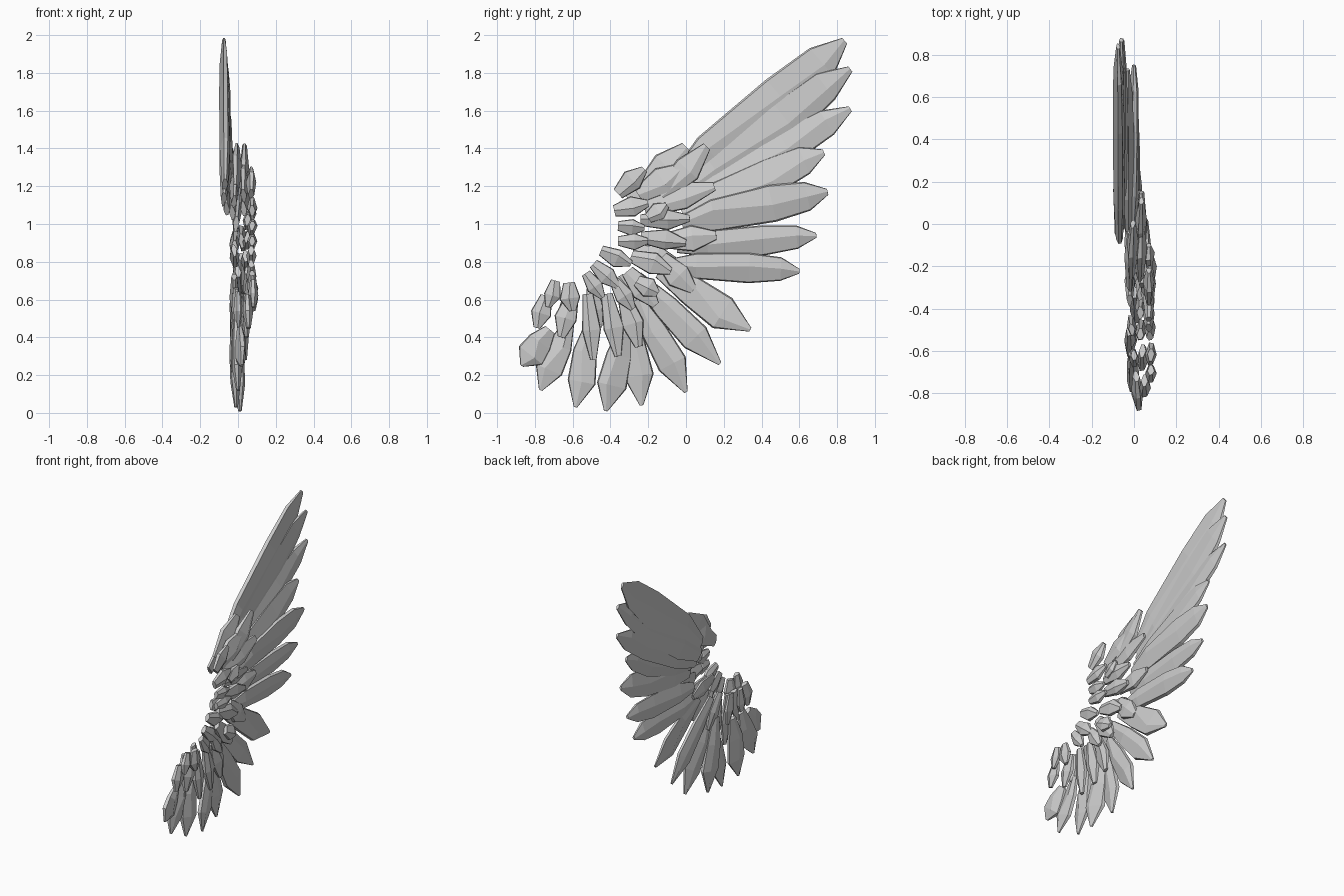
import bpy, random
from mathutils import Vector

random.seed(4)

# Outline along a feather: (fraction of length, fraction of half width, fraction of thickness)
LONG = [(0, .42, .6), (.22, .85, 1), (.62, 1, 1), (.86, .78, .8), (1, .16, .35)]
BLADE = [(0, .40, .6), (.35, .85, 1), (.70, 1, 1), (1, .12, .35)]
SHARD = [(0, .55, .6), (.55, 1, 1), (1, .32, .45)]


def feather(name, outline, root, tip, width, x0, x1, thick):
    """Faceted shard in the YZ plane, six-sided section with a raised ridge."""
    a, b = Vector((x0, *root)), Vector((x1, *tip))
    along = (b - a).normalized()
    side = along.cross(Vector((1, 0, 0))).normalized()
    up = side.cross(along).normalized()
    if up.x < 0:
        up = -up
    tilt = random.uniform(-.12, .12)
    verts, faces = [], []
    for t, wf, hf in outline:
        w, h = width / 2 * wf, thick / 2 * hf
        ridge = random.uniform(-.35, .35) * w
        skew = random.uniform(-.05, .05) * width
        centre = a.lerp(b, t) + side * skew * (0 < t < 1)
        for u, v in ((-w, -.4 * h), (ridge, -h), (w, -.4 * h),
                     (w * .92, .4 * h), (ridge, h), (-w * .92, .4 * h)):
            verts.append(centre + side * u + up * (v + u * tilt))
    rings = len(outline)
    for r in range(rings - 1):
        for i in range(6):
            j = (i + 1) % 6
            faces.append((r * 6 + i, r * 6 + j, r * 6 + 6 + j, r * 6 + 6 + i))
    faces += [tuple(range(5, -1, -1)), tuple(range(rings * 6 - 6, rings * 6))]
    mesh = bpy.data.meshes.new(name)
    mesh.from_pydata(verts, [], faces)
    obj = bpy.data.objects.new(name, mesh)
    bpy.context.collection.objects.link(obj)
    # consistent outward faces
    import bmesh
    bm = bmesh.new()
    bm.from_mesh(mesh)
    bmesh.ops.recalc_face_normals(bm, faces=bm.faces)
    bm.to_mesh(mesh)
    bm.free()


# Long flight feathers of the upper fan: root y z, tip y z, width, x root, x tip
flight = [
    (-.06, 1.20, .84, 1.97, .25, -.07, -.075), (-.04, 1.13, .87, 1.82, .22, -.075, -.06),
    (-.02, 1.08, .87, 1.61, .19, -.06, -.055), (-.02, 1.06, .73, 1.38, .20, -.03, -.03),
    (-.02, 1.00, .75, 1.17, .20, -.01, .0), (-.05, .88, .69, .94, .16, -.02, -.01),
    (-.10, .78, .60, .75, .16, 0, 0),
]
for y0, z0, y1, z1, w, x0, x1 in flight:
    feather("flight_feather", LONG, (y0, z0), (y1, z1), w, x0, x1, .055)

# Shorter pointed feathers of the lower fan: root, tip, width, x
lower = [
    (-.14, .75, .34, .44, .19, .01), (-.26, .72, .18, .26, .16, -.01),
    (-.26, .60, 0, .11, .16, .01), (-.31, .56, -.235, .04, .16, -.01),
    (-.32, .46, -.425, .01, .16, .01), (-.50, .48, -.585, .03, .15, -.01),
    (-.62, .48, -.77, .12, .15, .0), (-.72, .44, -.87, .25, .16, .02),
]
# narrow the lateral tilt of each by a slight fore-aft lean
for k, (y0, z0, y1, z1, w, x) in enumerate(lower):
    feather("lower_feather", BLADE, (y0, z0), (y1, z1), w, x - .01, x, .055)

# Middle coverts lying over the roots: root, tip, width, x
middle = [
    (-.23, 1.18, .0, 1.41, .17, -.01), (-.13, 1.15, .11, 1.41, .15, .03),
    (-.22, 1.08, .15, 1.20, .15, .03), (-.24, 1.02, .02, 1.03, .11, .05),
    (-.24, .93, .0, .90, .11, .05), (-.12, .91, .16, .94, .14, .02),
    (-.29, .83, -.08, .75, .12, .04), (-.13, .82, .04, .65, .14, .02),
    (-.31, .75, -.16, .57, .13, .05), (-.33, .62, -.25, .35, .12, .03),
    (-.42, .63, -.36, .30, .11, .03), (-.52, .63, -.49, .28, .10, .03),
    (-.60, .62, -.66, .40, .12, .04), (-.74, .62, -.79, .45, .11, .05),
    (-.25, 1.15, -.02, 1.30, .15, .03),
]
for y0, z0, y1, z1, w, x in middle:
    feather("middle_covert", SHARD, (y0, z0), (y1, z1), w, x, x + .005, .055)

# Small chunky coverts on the leading edge: root, tip, width, x
small = [
    (-.36, 1.16, -.22, 1.29, .12, .07), (-.38, 1.07, -.20, 1.11, .11, .075),
    (-.36, .99, -.22, .98, .09, .075), (-.36, .91, -.20, .91, .09, .075),
    (-.45, .86, -.29, .79, .10, .07), (-.49, .79, -.36, .67, .10, .07),
    (-.53, .74, -.44, .61, .09, .075), (-.38, .70, -.28, .55, .10, .06),
    (-.62, .69, -.60, .54, .11, .08), (-.69, .70, -.73, .56, .09, .08),
    (-.20, 1.03, -.10, 1.10, .10, .07), (-.26, .70, -.15, .63, .11, .08),
]
for y0, z0, y1, z1, w, x in small:
    feather("small_covert", SHARD, (y0, z0), (y1, z1), w, x, x, .055)

# Under coverts on the far side of the roots
under = [
    (-.30, 1.12, -.04, 1.28, .14, -.02), (-.28, .86, -.05, .80, .12, -.02),
    (-.36, .72, -.22, .50, .11, -.02), (-.50, .66, -.46, .45, .10, -.01),
    (-.62, .64, -.64, .45, .09, 0),
]
for y0, z0, y1, z1, w, x in under:
    feather("under_covert", SHARD, (y0, z0), (y1, z1), w, x, x, .05)
